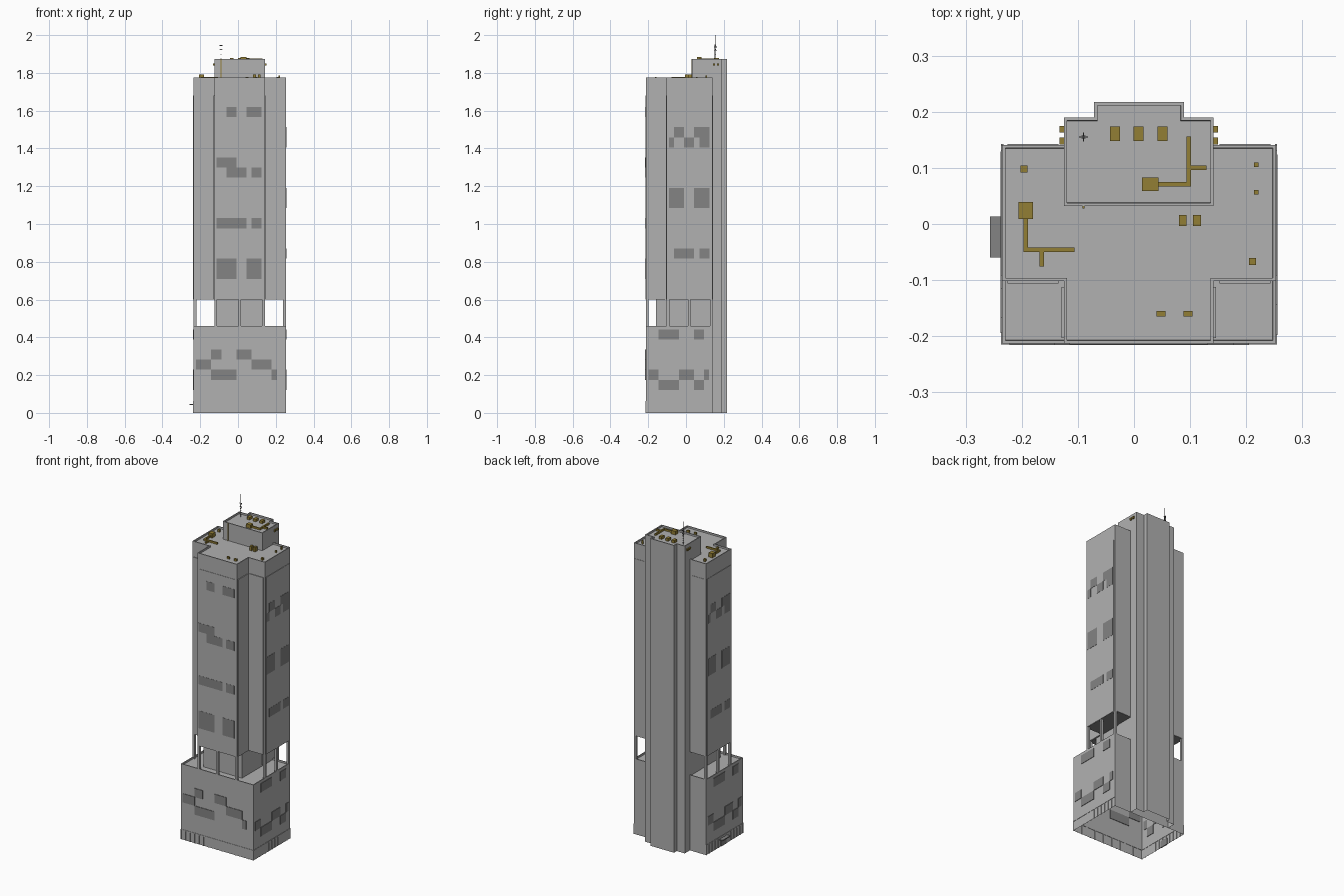
import bpy, bmesh, math
from mathutils import Vector

cube = bpy.data.objects.get("Cube")
if cube:
    bpy.data.objects.remove(cube)


def material(name, r, g, b):
    m = bpy.data.materials.new(name)
    m.use_nodes = True
    m.diffuse_color = (r, g, b, 1)
    m.node_tree.nodes["Principled BSDF"].inputs["Base Color"].default_value = (r, g, b, 1)
    return m


concrete = material("concrete_grey", .44, .44, .44)
glass = material("window_grey", .23, .23, .23)
ochre = material("equipment_ochre", .29, .21, .035)
steel = material("mast_steel", .1, .1, .1)


def finish(name, bm, *mats):
    mesh = bpy.data.meshes.new(name)
    bm.to_mesh(mesh)
    bm.free()
    for m in mats:
        mesh.materials.append(m)
    obj = bpy.data.objects.new(name, mesh)
    bpy.context.collection.objects.link(obj)
    return obj


def boxes(name, mat, spans):
    """One object made of boxes, each given as x, y and z spans."""
    bm = bmesh.new()
    for span in spans:
        verts = bmesh.ops.create_cube(bm, size=1)["verts"]
        for v in verts:
            v.co = Vector([lo + (c + .5) * (hi - lo) for c, (lo, hi) in zip(v.co, span)])
    return finish(name, bm, mat)


def around(c, half):
    return (c - half, c + half)


def prism(name, outline, z0, z1, closed=False, rim=.008, sink=.01):
    """Walls over an outline, with a parapet round a sunken roof."""
    bm = bmesh.new()
    base = bm.faces.new([bm.verts.new((x, y, z0)) for x, y in outline])
    ext = bmesh.ops.extrude_face_region(bm, geom=[base], use_keep_orig=True)["geom"]
    bmesh.ops.translate(bm, vec=(0, 0, z1 - z0),
                        verts=[g for g in ext if isinstance(g, bmesh.types.BMVert)])
    bmesh.ops.recalc_face_normals(bm, faces=bm.faces)
    bm.normal_update()
    top = max(bm.faces, key=lambda f: f.calc_center_median().z)
    if rim:
        bmesh.ops.inset_region(bm, faces=[top], thickness=rim)
        bmesh.ops.inset_region(bm, faces=[top], thickness=.0005, depth=-sink)
    bottom = min(bm.faces, key=lambda f: f.calc_center_median().z)
    if closed:
        bottom.material_index = 1
    else:
        bmesh.ops.delete(bm, geom=[bottom], context="FACES_ONLY")
    return finish(name, bm, concrete, glass)


# Main plan lines
L, R, F, B = -.235, .253, -.213, .141       # outer walls
CL, CR, WF = -.125, .142, -.102             # central bay and wing front
NL, NR, CB, BB = -.071, .089, .19, .217     # rear core steps
CF = .032                                   # penthouse front
DECK, SOFFIT, BAND, ROOF, TOP = .46, .6, 1.68, 1.775, 1.873

# Podium, tower and rear core
prism("podium", [(L, F), (R, F), (R, B), (L, B)], 0, DECK)
prism("tower", [(L, WF), (CL, WF), (CL, F), (CR, F), (CR, WF), (R, WF), (R, B), (L, B)],
      SOFFIT, ROOF, closed=True)


def core_outline(front):
    return [(CL, front), (CR, front), (CR, CB), (NR, CB), (NR, BB), (NL, BB), (NL, CB), (CL, CB)]


prism("lower_core", core_outline(B), 0, DECK, rim=0)
prism("upper_core", core_outline(CF), DECK, TOP)

# Open floor: recessed lobby with framing, and columns round the edge
lobby_front = -.158
boxes("lobby", concrete, [((CL + .004, CR - .004), (lobby_front, B), (DECK - .01, SOFFIT))])
c = .007
mid = (CL + CR) / 2
spots = [(x, F + c) for x in (CL + c, mid, CR - c)]
spots += [(x, y) for x in (L + c, R - c) for y in (WF + c, .018, B - c)]
boxes("columns", concrete,
      [(around(x, c), around(y, c), (DECK - .01, SOFFIT)) for x, y in spots])

# Raised facade panels below the crown
t, m = .002, .01
height = (SOFFIT + .001, BAND)
panels = [((CL + m, CR - m), around(F, t), height)]
for x in (CL, CR):
    panels.append((around(x, t * 2), (F + m, WF - m), height))
for x in (L, R):
    panels.append((around(x, t), (WF + m, B - m), height))
for span in ((L + m, CL - m), (CR + m, R - m)):
    panels.append((span, around(WF, t * 2), height))
    panels.append((span, around(B, t), height))
boxes("facade_panels", concrete, panels)

# Window groups laid out on a regular grid
COL, ROW = .0267, .0535


def window_spans(start, rows):
    for row, text in rows:
        z = row * ROW - .039
        i = 0
        while i < len(text):
            j = i
            while j < len(text) and text[j] == text[i]:
                j += 1
            if text[i] == "#":
                yield (start + i * COL, start + j * COL), (z, z + ROW)
            i = j


tower_front = [(30, "..##..###"), (25, "####"), (24, "..####.##"), (19, "######.##"),
               (15, "####..###"), (14, "####..###")]
podium_front = [(6, "...##...###"), (5, "###........####"), (4, "...#####.......#")]
tower_side = [(28, ".##..###"), (27, "#..##.##"), (22, "###..###"), (21, "###..###"),
              (16, ".####.##")]
podium_side = [(8, "..####...##"), (4, "##....###..#"), (3, "..####...##")]

w = .003
boxes("front_windows", glass,
      [(xs, around(F, w), zs) for xs, zs in window_spans(-.115, tower_front)] +
      [(xs, around(F, w), zs) for xs, zs in window_spans(-.222, podium_front)])
sides = []
for start, rows, front in ((-.09, tower_side, WF), (-.198, podium_side, F)):
    for (y0, y1), zs in window_spans(start, rows):
        sides.append((around(R, w), (y0, y1), zs))
        sides.append((around(L, w), (front + B - y1, front + B - y0), zs))
boxes("side_windows", glass, sides)

# Street level: ledge, slim piers, entrance and canopy
ledge = (.056, .062)
pier = (0, .056)
street = [((L - t, R + t), around(F, t), ledge)]
street += [(around(x, t), (F, B), ledge) for x in (L, R)]
street += [(around(L + (R - L) * k / 16, t), around(F, t), pier) for k in range(17)]
street += [(around(x, t), around(F + (B - F) * k / 12, t), pier) for x in (L, R) for k in range(13)]
boxes("street_trim", concrete, street)
boxes("entrance", glass, [(around(L, w), (-.05, .003), (0, .04))])
boxes("canopy", glass, [((-.257, L), (-.06, .013), (.042, .048))])

# Rooftop equipment: (x, y, half width, half depth, height)
deck, upper = ROOF - .01, TOP - .01


def units(name, base, items):
    boxes(name, ochre, [(around(x, a), around(y, b), (base, base + h)) for x, y, a, b, h in items])


units("main_roof_units", deck,
      [(-.193, .024, .013, .015, .026), (-.196, .098, .006, .006, .016),
       (.087, .006, .007, .01, .026), (.112, .006, .007, .01, .026),
       (.218, .106, .004, .004, .02), (.218, .057, .004, .004, .014),
       (.211, -.067, .006, .006, .014)] +
      [(x, -.16, .008, .005, .013) for x in (.048, .096)])
units("upper_roof_units", upper,
      [(x, .161, .009, .013, .016) for x in (-.034, .008, .051)] +
      [(.029, .071, .015, .012, .022)])
units("wall_vents", TOP - .034,
      [(x, y, .006, .006, .012) for x in (CL - .002, CR + .002) for y in (.148, .169)])


def duct(name, base, paths):
    r = .004
    spans = []
    for path in paths:
        for (x0, y0), (x1, y1) in zip(path, path[1:]):
            spans.append(((min(x0, x1) - r, max(x0, x1) + r),
                          (min(y0, y1) - r, max(y0, y1) + r), (base + .003, base + .014)))
    boxes(name, ochre, spans)


duct("main_roof_duct", deck, [[(-.193, .01), (-.193, -.046), (-.11, -.046)],
                              [(-.164, -.046), (-.164, -.072)]])
duct("upper_roof_duct", upper, [[(.04, .071), (.098, .071), (.098, .152)],
                                [(.098, .1), (.125, .1)]])
boxes("wall_pipe", ochre, [(around(-.09, .002), around(CF, .004), (deck, TOP))])

# Lattice mast with cross arms and a thin tip
mx, my, r = -.09, .155, .003
mast = [(around(mx + sx * r, .0007), around(my + sy * r, .0007), (upper, 1.95))
        for sx in (-1, 1) for sy in (-1, 1)]
for k in range(7):
    z = around(upper + .012 * (k + 1), .0007)
    mast.append((around(mx, r), around(my, r), z))
for z in (1.925, 1.945):
    mast.append((around(mx, .008), around(my, .001), around(z, .002)))
    mast.append((around(mx, .001), around(my, .008), around(z - .008, .002)))
mast.append((around(mx, .001), around(my, .001), (1.94, 2)))
boxes("mast", steel, mast)
